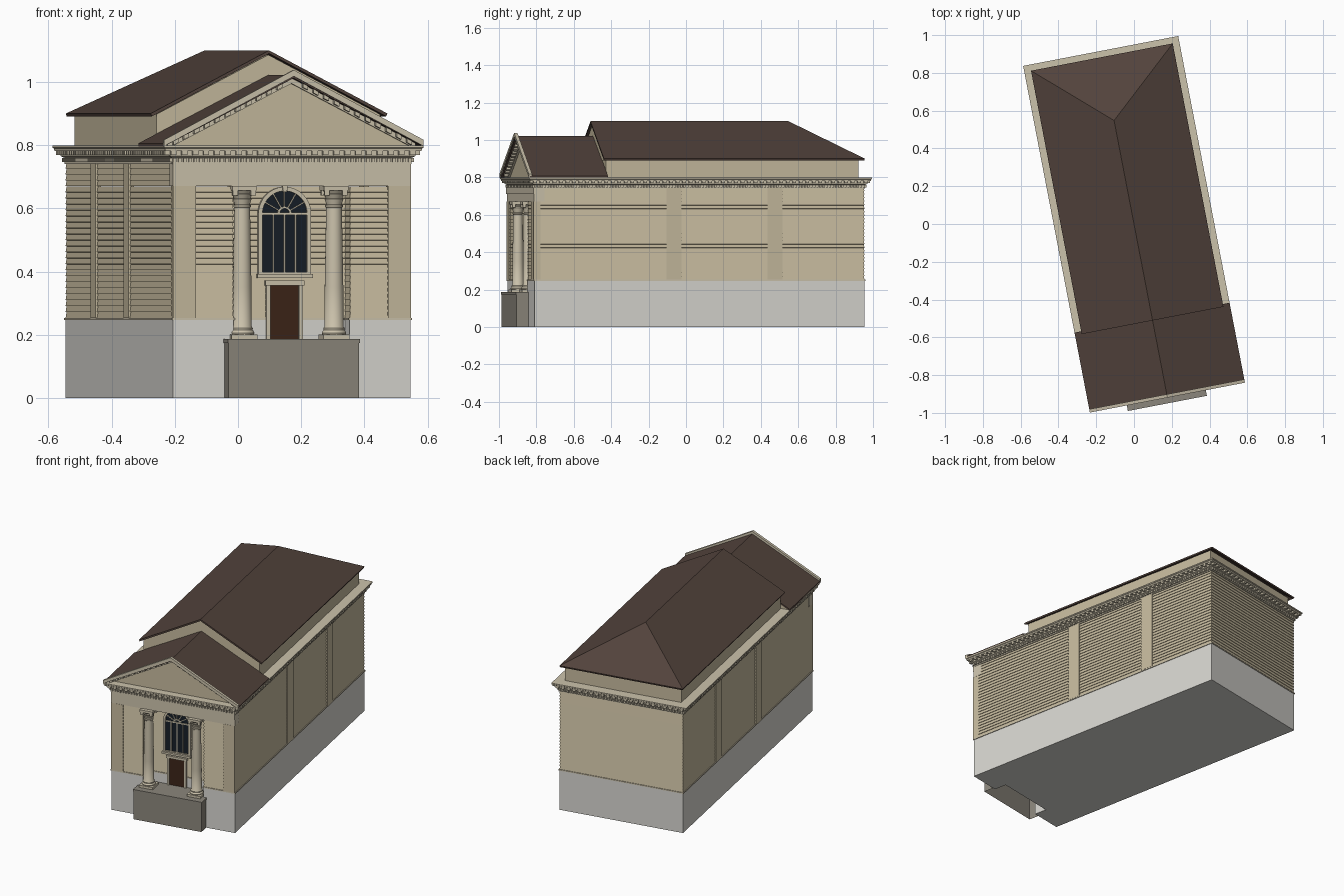
import bpy, bmesh, math

if "Cube" in bpy.data.objects:
    bpy.data.objects.remove(bpy.data.objects["Cube"])

ANGLE = math.radians(10.9)      # whole building is turned on its plot
C = -0.009                      # centre line of the porch
HU, HV = 0.38, 0.895            # wall half width / half depth
REC, BACK = 0.19, -0.815        # porch recess half width / back wall


def mat(name, r, g, b):
    m = bpy.data.materials.new(name)
    m.diffuse_color = (r, g, b, 1)
    m.use_nodes = True
    m.node_tree.nodes["Principled BSDF"].inputs["Base Color"].default_value = m.diffuse_color
    return m


WALL = mat("siding", .56, .49, .34)
TRIM = mat("trim", .60, .54, .41)
ROOF = mat("roof", .085, .056, .045)
BASE = mat("pale_stone", .68, .67, .63)
STONE = mat("grey_stone", .26, .24, .20)
DOOR = mat("door_wood", .045, .018, .009)
GLASS = mat("glass", .008, .013, .02)


def finish(name, bm, m, smooth=False):
    bmesh.ops.recalc_face_normals(bm, faces=bm.faces)
    me = bpy.data.meshes.new(name)
    bm.to_mesh(me)
    bm.free()
    me.materials.append(m)
    if smooth:
        me.shade_smooth()
        me.set_sharp_from_angle(angle=math.radians(40))
    ob = bpy.data.objects.new(name, me)
    ob.rotation_euler.z = ANGLE
    bpy.context.collection.objects.link(ob)
    return ob


def skin(bm, rings, bottom=True, top=True):
    n = len(rings[0])
    for a, b in zip(rings, rings[1:]):
        for i in range(n):
            j = (i + 1) % n
            bm.faces.new((a[i], a[j], b[j], b[i]))
    if bottom:
        bm.faces.new(rings[0][::-1])
    if top:
        bm.faces.new(rings[-1])


def stack(name, foot, levels, m, bottom=True):
    """Right-angled footprint (ccw) lofted through (z, outward offset) levels."""
    bm, n = bmesh.new(), len(foot)

    def normal(i):
        (x0, y0), (x1, y1) = foot[i % n], foot[(i + 1) % n]
        d = math.hypot(x1 - x0, y1 - y0)
        return (y1 - y0) / d, (x0 - x1) / d
    rings = []
    for z, o in levels:
        ring = []
        for i, (x, y) in enumerate(foot):
            a, b = normal(i - 1), normal(i)
            ring.append(bm.verts.new((x + o * (a[0] + b[0]), y + o * (a[1] + b[1]), z)))
        rings.append(ring)
    skin(bm, rings, bottom)
    return finish(name, bm, m)


def prisms(name, polys, v0, v1, m):
    """Polygons in the front plane (u, z) extruded in depth."""
    bm = bmesh.new()
    for p in polys:
        skin(bm, [[bm.verts.new((u, v, z)) for u, z in p] for v in (v0, v1)])
    return finish(name, bm, m)


def boxes(name, items, m):
    bm = bmesh.new()
    for u0, u1, v0, v1, z0, z1 in items:
        skin(bm, [[bm.verts.new((u, v, z)) for u, v in rect(u0, u1, v0, v1)] for z in (z0, z1)])
    return finish(name, bm, m)


def rect(a, b, c, d):
    return [(a, c), (b, c), (b, d), (a, d)]


def bar(p, q, w):
    dx, dz = q[0] - p[0], q[1] - p[1]
    d = math.hypot(dx, dz)
    nx, nz = -dz / d * w / 2, dx / d * w / 2
    return [(p[0] + nx, p[1] + nz), (p[0] - nx, p[1] - nz), (q[0] - nx, q[1] - nz), (q[0] + nx, q[1] + nz)]


def boards(z0, z1, n):
    h = (z1 - z0) / n
    return [lv for i in range(n) for lv in ((z0 + i * h, .003), (z0 + (i + 1) * h - .0005, 0))]


full = rect(-HU, HU, -HV, HV)
notched = [(-HU, -HV), (-REC, -HV), (-REC, BACK), (REC, BACK), (REC, -HV), (HU, -HV), (HU, HV), (-HU, HV)]

# Foundation, ledge and clapboard walls
stack("foundation", notched, [(0, .003), (.247, .003)], BASE)
stack("foundation_ledge", notched, [(.246, .007), (.253, .007)], TRIM)
stack("lower_siding", notched, boards(.253, .67, 22), WALL)
stack("upper_siding", full, boards(.67, .745, 4), WALL)

# Pilaster strips on the sides and front corners
strips = []
for s in (-1, 1):
    a, b = sorted((s * (HU - .01), s * (HU + .008)))
    strips += [(a, b, v, v + .08, .253, .742) for v in (-.18, .37)]
    a, b = sorted((s * .31, s * (HU + .003)))
    strips.append((a, b, -HV - .008, -HV + .03, .253, .67))
boxes("pilaster_strips", strips, WALL)
boxes("front_frieze", [(-HU - .004, HU + .004, -HV - .007, -HV + .05, .67, .71),
                       (-HU - .004, HU + .004, -HV - .010, -HV + .05, .71, .746)], TRIM)

# Cornice with dentils and modillions all round
stack("cornice", full, [(.74, .006), (.76, .006), (.765, .016), (.781, .016), (.781, .033),
                        (.789, .034), (.792, .038), (.799, .038)], TRIM)


def blocks(pitch, width, o0, o1, z0, z1):
    out = []
    for half, other, side in ((HU, HV, False), (HV, HU, True)):
        n = round(2 * (half + o0) / pitch)
        for i in range(n + 1):
            t = -half - o0 + width / 2 + i * (2 * (half + o0) - width) / n
            for s in (-1, 1):
                a, b = sorted((s * (other + o0), s * (other + o1)))
                t0, t1 = t - width / 2, t + width / 2
                out.append((a, b, t0, t1, z0, z1) if side else (t0, t1, a, b, z0, z1))
    return out


boxes("dentils", blocks(.017, .010, .004, .014, .746, .759), TRIM)
boxes("modillions", blocks(.036, .018, .014, .031, .769, .7815), TRIM)

# Attic block and hipped main roof with a front gable
boxes("attic_wall", [(-.36, .36, -.505, .87, .79, .897)], WALL)
prisms("attic_gable", [[(-.36, .89), (.36, .89), (.36, .898), (0, 1.086), (-.36, .898)]], -.507, .45, WALL)
bm = bmesh.new()
fl, fr, br, bl, r0, r1 = [bm.verts.new(p) for p in (
    (-.382, -.52, .9), (.382, -.52, .9), (.382, .90, .9), (-.382, .90, .9), (0, -.52, 1.10), (0, .558, 1.10))]
for f in ((fr, br, r1, r0), (bl, fl, r0, r1), (br, bl, r1)):
    bm.faces.new(f)
mod = finish("main_roof", bm, ROOF).modifiers.new("thickness", 'SOLIDIFY')
mod.thickness, mod.offset = .01, -1

# Porch roof, pediment face and raking cornice
def chevron(w, z_eave, z_top, t):
    return [(-w, z_eave), (-w, z_eave - t), (0, z_top - t), (w, z_eave - t), (w, z_eave), (0, z_top)]


prisms("porch_roof", [chevron(.418, .806, 1.022, .010)], -.93, -.505, ROOF)
prisms("porch_roof_core", [[(-.40, .79), (.40, .79), (.40, .803), (0, 1.011), (-.40, .803)]], -.885, -.51, WALL)
prisms("raking_cornice", [chevron(.418, .817, 1.038, .020)], -.936, -.918, TRIM)
prisms("raking_bed_mould", [chevron(.40, .806, 1.013, .018)], -.897, -.88, TRIM)
teeth = []
for i in range(1, 12):
    for s in (-1, 1):
        u, w, k = i * .0335, .016, .52
        top = 1.013 - k * u
        teeth.append([(s * u, top), (s * u, top - .013), (s * (u + w), top - .013 - k * w), (s * (u + w), top - k * w)])
prisms("raking_modillions", teeth, -.918, -.89, TRIM)

# Entrance podium (open underneath)
pod = rect(C - .207, C + .213, -.963, BACK)
stack("podium", pod, [(0, 0), (.174, 0), (.174, .003), (.187, .003)], STONE, bottom=False)

# Columns with plinths and leafy capitals
profile = [(.037, .2), (.039, .206), (.036, .212), (.033, .215), (.034, .221), (.030, .226), (.0295, .35),
           (.025, .602), (.028, .605), (.028, .610), (.024, .612), (.030, .630), (.026, .632), (.033, .645),
           (.029, .647), (.036, .657)]
for side, s in (("left", -1), ("right", 1)):
    cu, cv = C + s * .148, -.885
    bm = bmesh.new()
    skin(bm, [[bm.verts.new((cu + r * math.cos(a * math.tau / 24), cv + r * math.sin(a * math.tau / 24), z))
               for a in range(24)] for r, z in profile])
    finish(side + "_column", bm, TRIM, True)
    parts = [(cu - .042, cu + .042, cv - .042, cv + .042, .185, .201),
             (cu - .039, cu + .039, cv - .039, cv + .039, .656, .671)]
    for a in (-1, 1):
        for b in (-1, 1):
            u, v = cu + a * .029, cv + b * .029
            parts.append((u - .008, u + .008, v - .008, v + .008, .640, .657))
    boxes(side + "_column_plinth_and_abacus", parts, TRIM)

# Door with surround
boxes("door", [(C - .046, C + .046, BACK - .008, BACK + .01, .186, .356)], DOOR)
boxes("door_surround", [(C - .059, C - .046, BACK - .015, BACK, .186, .357),
                        (C + .046, C + .059, BACK - .015, BACK, .186, .357),
                        (C - .063, C + .063, BACK - .02, BACK, .356, .371)], TRIM)

# Arched window: glass, frame, sill, keystone and glazing bars
ZC, ZB = .583, .392


def arch(r, flip=False):
    pts = [(C + r, ZB)] + [(C + r * math.cos(i * math.pi / 24), ZC + r * math.sin(i * math.pi / 24))
                           for i in range(25)] + [(C - r, ZB)]
    return pts[::-1] if flip else pts


prisms("window_glass", [arch(.073)], BACK - .006, BACK + .01, GLASS)
outer, inner = arch(.085), arch(.072)
prisms("window_frame", [[outer[i], outer[i + 1], inner[i + 1], inner[i]] for i in range(len(outer) - 1)],
       BACK - .016, BACK + .005, TRIM)
boxes("window_sill", [(C - .089, C + .089, BACK - .024, BACK, .380, .392)], TRIM)
prisms("keystone", [[(C - .006, .652), (C + .006, .652), (C + .009, .675), (C - .009, .675)]], BACK - .021, BACK, TRIM)
glazing = [bar((C - .072, ZC), (C + .072, ZC), .007), bar((C - .072, .396), (C + .072, .396), .006)]
glazing += [bar((C + k * .036, ZB), (C + k * .036, ZC), .005) for k in (-1, 0, 1)]
for k in range(1, 6):
    a = k * math.pi / 6
    glazing.append(bar((C + .016 * math.cos(a), ZC + .016 * math.sin(a)),
                       (C + .072 * math.cos(a), ZC + .072 * math.sin(a)), .004))
for k in range(6):
    a, b = k * math.pi / 6, (k + 1) * math.pi / 6
    glazing.append(bar((C + .02 * math.cos(a), ZC + .02 * math.sin(a)),
                       (C + .02 * math.cos(b), ZC + .02 * math.sin(b)), .006))
prisms("glazing_bars", glazing, BACK - .012, BACK - .004, TRIM)
